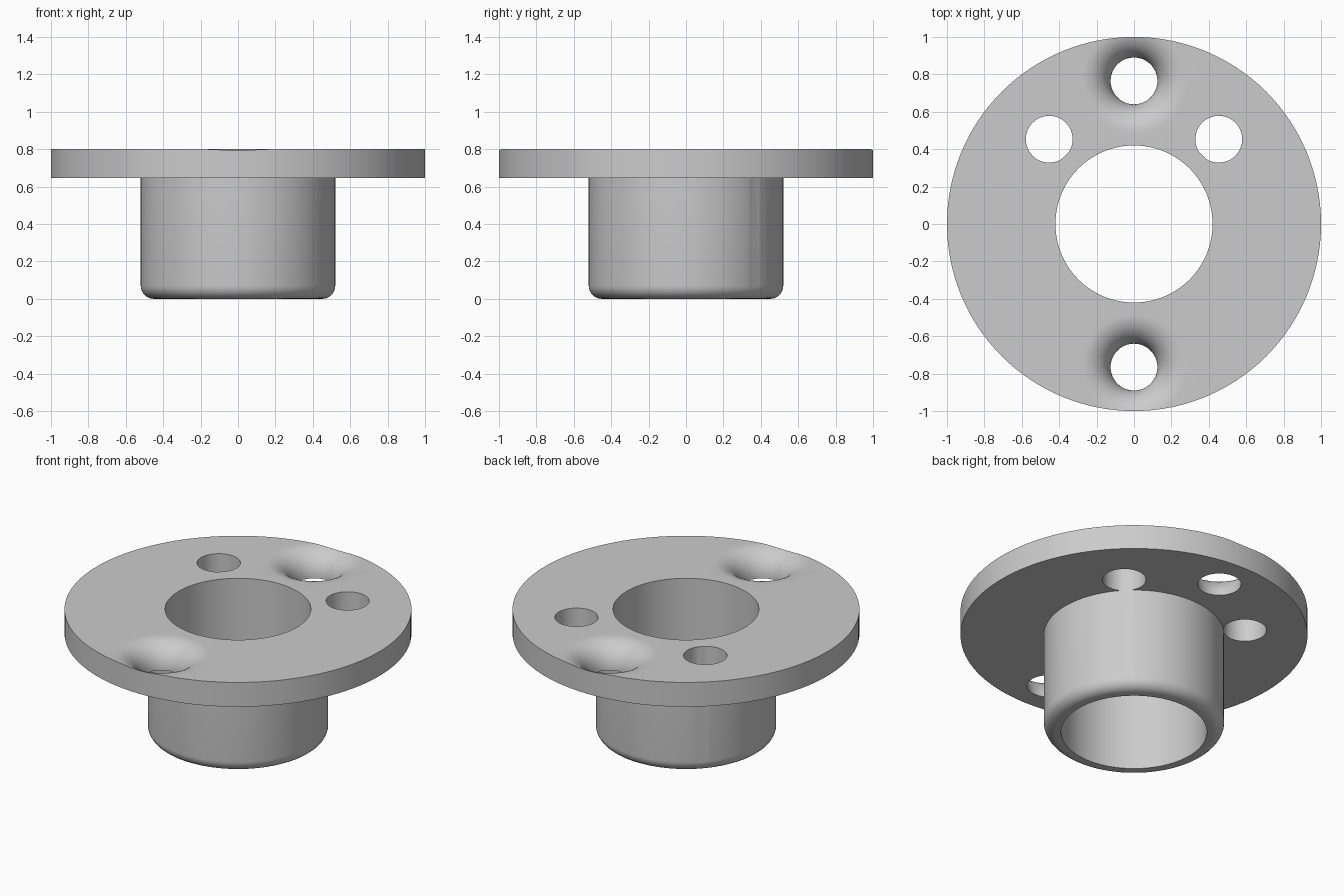
import bpy, bmesh, math

cube = bpy.data.objects.get("Cube")
if cube:
    bpy.data.objects.remove(cube, do_unlink=True)

grey = bpy.data.materials.new("light grey metal")
grey.use_nodes = True
grey.diffuse_color = (0.6, 0.6, 0.6, 1)
grey.node_tree.nodes["Principled BSDF"].inputs["Base Color"].default_value = (0.6, 0.6, 0.6, 1)


def new_object(name, bm):
    bmesh.ops.recalc_face_normals(bm, faces=bm.faces)
    mesh = bpy.data.meshes.new(name)
    bm.to_mesh(mesh)
    bm.free()
    mesh.materials.append(grey)
    obj = bpy.data.objects.new(name, mesh)
    bpy.context.collection.objects.link(obj)
    return obj


def lathe(name, profile, steps):
    """Revolve a closed (radius, z) outline about the z axis."""
    bm = bmesh.new()
    verts = [bm.verts.new((r, 0, z)) for r, z in profile]
    edges = [bm.edges.new((verts[i - 1], verts[i])) for i in range(len(verts))]
    bmesh.ops.spin(bm, geom=verts + edges, axis=(0, 0, 1), cent=(0, 0, 0),
                   angle=math.tau, steps=steps, use_merge=True)
    bmesh.ops.remove_doubles(bm, verts=bm.verts, dist=1e-5)
    return new_object(name, bm)


def arc(cx, cz, radius, start, end, n):
    angles = [math.radians(start + (end - start) * i / n) for i in range(n + 1)]
    return [(cx + radius * math.cos(a), cz + radius * math.sin(a)) for a in angles]


def cut(target, cutter):
    cutter.hide_render = True
    mod = target.modifiers.new("cut", 'BOOLEAN')
    mod.operation = 'DIFFERENCE'
    mod.solver = 'EXACT'
    mod.object = cutter
    bpy.context.view_layer.objects.active = target
    bpy.ops.object.modifier_apply(modifier=mod.name)
    bpy.data.objects.remove(cutter, do_unlink=True)


BOTTOM, TOP = 0.645, 0.80      # flange faces
BORE, TUBE = 0.42, 0.52        # sleeve radii

# Flange and sleeve as one turned part, with a rounded lower rim
profile = [(BORE, TOP), (BORE, 0)] + arc(TUBE - 0.07, 0.07, 0.07, -90, 0, 8)
profile += [(TUBE, BOTTOM), (1, BOTTOM), (1, TOP)]
body = lathe("flanged_sleeve", profile, 128)

# Front and back holes with flared, rounded mouths
flare = TOP - BOTTOM
mouth = [(0, 0.5), (0.125, 0.5)] + arc(0.125 + flare, BOTTOM, flare, 180, 90, 14)
mouth += [(0.125 + flare, 0.95), (0, 0.95)]
for y in (-0.765, 0.765):
    cutter = lathe("flared_hole_cutter", mouth, 64)
    cutter.location.y = y
    bpy.context.view_layer.update()
    cut(body, cutter)

# Two plain holes beside the sleeve, flattened where they meet its wall
for side in (-1, 1):
    bm = bmesh.new()
    rim = []
    for i in range(64):
        a = math.tau * i / 64
        radial = max(0.641 + 0.125 * math.cos(a), 0.519)
        across = 0.125 * math.sin(a)
        x, y = (radial - across) * math.sqrt(0.5), (radial + across) * math.sqrt(0.5)
        rim.append(bm.verts.new((side * x, y, 0.05)))
    base = bm.faces.new(rim)
    top = bmesh.ops.extrude_face_region(bm, geom=[base])
    bmesh.ops.translate(bm, vec=(0, 0, 0.9),
                        verts=[g for g in top["geom"] if isinstance(g, bmesh.types.BMVert)])
    cut(body, new_object("side_hole_cutter", bm))

# Smooth curved walls, crisp edges
bpy.ops.object.select_all(action='DESELECT')
body.select_set(True)
bpy.context.view_layer.objects.active = body
bpy.ops.object.shade_smooth_by_angle(angle=math.radians(30))
